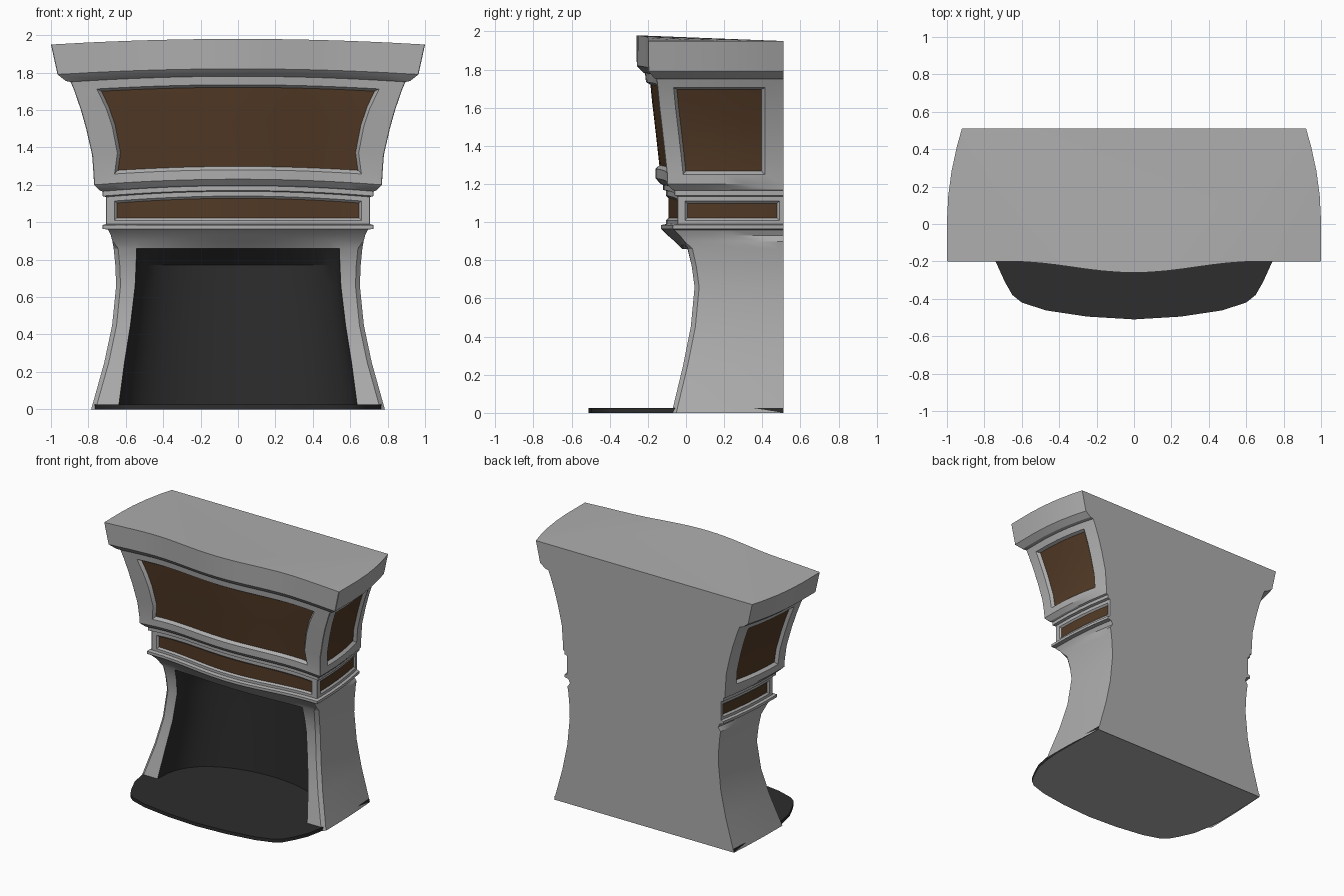
import bpy, bmesh, math

if "Cube" in bpy.data.objects:
    bpy.data.objects.remove(bpy.data.objects["Cube"])


def material(name, rgb):
    m = bpy.data.materials.new(name)
    m.diffuse_color = (*rgb, 1)
    m.use_nodes = True
    m.node_tree.nodes["Principled BSDF"].inputs["Base Color"].default_value = m.diffuse_color
    return m


STONE = material("light_grey_stone", (0.42, 0.42, 0.42))
WOOD = material("brown_panel", (0.085, 0.042, 0.019))
SOOT = material("dark_hearth", (0.026, 0.026, 0.026))


def finish(bm, name, mats):
    me = bpy.data.meshes.new(name)
    bm.to_mesh(me)
    bm.free()
    ob = bpy.data.objects.new(name, me)
    bpy.context.collection.objects.link(ob)
    for m in mats:
        me.materials.append(m)
    bpy.ops.object.select_all(action='DESELECT')
    ob.select_set(True)
    bpy.context.view_layer.objects.active = ob
    bpy.ops.object.shade_smooth_by_angle(angle=math.radians(22))
    return ob


# Silhouette rows: height, half width, front y at the corner, half width of opening / panel
ROWS = [
    (0.00, .785, -.075, .640), (0.25, .715, -.015, .607), (0.45, .673, .025, .575),
    (0.66, .652, .045, .550), (0.77, .656, .030, .545), (0.86, .665, .010, .542),
    (0.90, .672, -.010, .550), (0.93, .680, -.035, .570), (0.96, .695, -.065, .610),
    (0.965, .725, -.072, .650), (0.985, .725, -.072, .655), (0.99, .705, -.045, .660),
    (1.01, .705, -.045, .660), (1.11, .705, -.045, .660), (1.135, .705, -.045, .660),
    (1.14, .725, -.060, .660), (1.165, .725, -.060, .660), (1.17, .740, -.072, .660),
    (1.20, .770, -.100, .660), (1.25, .772, -.100, .660), (1.36, .780, -.112, .645),
    (1.50, .812, -.128, .672), (1.60, .840, -.140, .705), (1.705, .876, -.150, .755),
    (1.75, .895, -.155, .770), (1.755, .920, -.165, .780), (1.79, .965, -.198, .800),
    (1.95, 1.00, -.200, .830)]
N, BACK = 20, 0.51
OPEN_ROW = [r[0] for r in ROWS].index(0.86)


def front_point(x, z, w, y):
    """Point on the bowed, slightly arched front."""
    bulge = 0.06 * min(1, max(0, (z - .80) / .12))
    arch = 0.03 * min(1, max(0, (z - 1.01) / .10))
    bow = .5 + .5 * math.cos(math.pi * min(1, abs(x) / .66))
    return (x, y - bulge * bow, z + arch * (1 - (x / w) ** 2))


def ring(z, w, y, e):
    taper = .02 if z < .92 else .05 if z < 1.2 else .08
    chamfer = .024 if z < .9 else .003
    pf, pb = (y + .04, .49) if z < 1.2 else (y + .085, .415)
    ys = [BACK] + [pb + (pf - pb) * i / 4 for i in range(5)] + [y + chamfer]
    side = [(w - taper * max(0, v / BACK) ** 2, v, z) for v in ys]
    xs = [w - chamfer] + [e * (1 - 2 * i / N) for i in range(N + 1)] + [chamfer - w]
    return side + [front_point(x, z, w, y) for x in xs] + [(-p[0], p[1], p[2]) for p in reversed(side)]


# Chimney piece shell, lofted upward, leaving the fire opening free
bm = bmesh.new()
grid = [[bm.verts.new(p) for p in ring(*r)] for r in ROWS]
M = len(grid[0])
F0 = 8                      # first column of the opening / front panel
cells = {}
for i in range(len(grid) - 1):
    for j in range(M):
        if i < OPEN_ROW and F0 <= j < F0 + N:
            continue
        k = (j + 1) % M
        cells[i, j] = bm.faces.new((grid[i][j], grid[i][k], grid[i + 1][k], grid[i + 1][j]))
top = bm.faces.new(grid[-1])

# Curved dark firebox joined to the opening edge
box = []
for i in range(OPEN_ROW + 1):
    z, w, y, e = ROWS[i]
    depth = (.32 if i == OPEN_ROW else .42) - y
    line = [grid[i][F0]]
    for j in range(1, N):
        t = math.pi * j / N
        line.append(bm.verts.new((e * math.cos(t), y + depth * math.sin(t) ** .75, z)))
    box.append(line + [grid[i][F0 + N]])
dark = []
for a, b in zip(box, box[1:]):
    for j in range(N):
        dark.append(bm.faces.new((a[j], a[j + 1], b[j + 1], b[j])))
dark.append(bm.faces.new(box[-1] + [grid[OPEN_ROW][F0 + j] for j in range(N - 1, 0, -1)]))
for f in dark:
    f.material_index = 2
bmesh.ops.recalc_face_normals(bm, faces=bm.faces)
if top.normal.z < 0:
    bmesh.ops.reverse_faces(bm, faces=bm.faces)

# Recessed brown panels: lower frieze and tall upper panels on front and both sides
zs = [r[0] for r in ROWS]
for lo, hi, rim, sink in ((1.01, 1.11, .012, .012), (1.25, 1.705, .016, .022)):
    for c0, c1 in ((1, 5), (F0, F0 + N), (M - 6, M - 2)):
        faces = [cells[i, j] for i in range(zs.index(lo), zs.index(hi)) for j in range(c0, c1)]
        bmesh.ops.inset_region(bm, faces=faces, thickness=rim, depth=-sink,
                               use_boundary=True, use_even_offset=True)
        for f in faces:
            f.material_index = 1
bmesh.ops.triangulate(bm, faces=[top])
finish(bm, "fireplace_surround", [STONE, WOOD, SOOT])

# Hearth slab with rounded front, running under the surround
half = [(0, -.51), (.25, -.495), (.47, -.462), (.60, -.42), (.65, -.38), (.69, -.31),
        (.74, -.20), (.765, -.07), (.775, .05), (.765, BACK - .002)]
outline = half + [(-x, y) for x, y in reversed(half[1:])]
bm = bmesh.new()
base = bm.faces.new([bm.verts.new((x, y, 0)) for x, y in outline])
ext = bmesh.ops.extrude_face_region(bm, geom=[base], use_keep_orig=True)
for v in ext["geom"]:
    if isinstance(v, bmesh.types.BMVert):
        v.co.z = .025
bmesh.ops.recalc_face_normals(bm, faces=bm.faces)
for f in bm.faces:
    f.material_index = 1 if f.normal.z < -.5 else 0
finish(bm, "hearth_slab", [SOOT, STONE])
